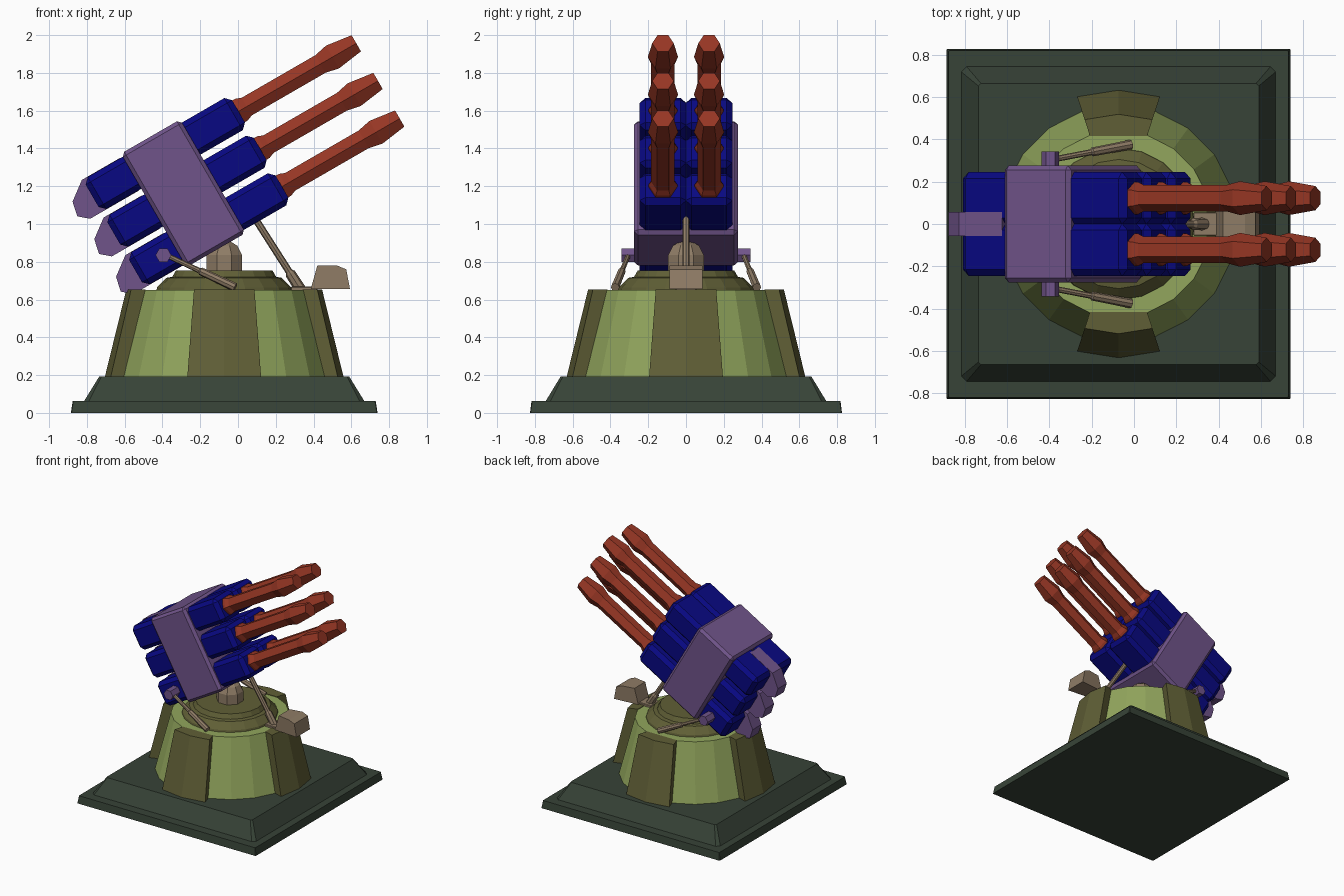
import bpy, bmesh, math
from mathutils import Matrix, Vector

if "Cube" in bpy.data.objects:
    bpy.data.objects.remove(bpy.data.objects["Cube"])


def mat(name, r, g, b):
    lin = [(c / 255 / 12.92) if c < 11 else ((c / 255 + 0.055) / 1.055) ** 2.4 for c in (r, g, b)]
    m = bpy.data.materials.new(name)
    m.diffuse_color = (*lin, 1)
    m.use_nodes = True
    m.node_tree.nodes["Principled BSDF"].inputs["Base Color"].default_value = m.diffuse_color
    return m


SLATE = mat("dark_slate_green", 55, 67, 55)
GREEN = mat("light_green", 146, 166, 93)
OLIVE = mat("olive", 96, 95, 54)
PURPLE = mat("purple", 112, 84, 138)
BLUE = mat("navy_blue", 8, 8, 130)
RED = mat("rust_red", 150, 54, 36)
TAN = mat("tan", 143, 124, 102)

CX = -0.073                                   # axis of the pedestal
# gun frame: local x along the barrels, local z across the rows
GUN = Matrix.Translation((-0.285, 0, 1.165)) @ Matrix.Rotation(math.radians(-30), 4, 'Y')
I = Matrix.Identity(4)


def finish(name, bm, material, M=I):
    bmesh.ops.recalc_face_normals(bm, faces=bm.faces)
    me = bpy.data.meshes.new(name)
    bm.transform(M)
    bm.to_mesh(me)
    bm.free()
    me.materials.append(material)
    ob = bpy.data.objects.new(name, me)
    bpy.context.collection.objects.link(ob)
    return ob


def loft(name, rings, material, M=I):
    """Skin a list of equal-length point loops and cap both ends."""
    bm = bmesh.new()
    vs = [[bm.verts.new(p) for p in r] for r in rings]
    n = len(vs[0])
    for a, b in zip(vs, vs[1:]):
        for i in range(n):
            bm.faces.new((a[i], a[(i + 1) % n], b[(i + 1) % n], b[i]))
    bm.faces.new(vs[0])
    bm.faces.new(vs[-1])
    return finish(name, bm, material, M)


def turned(name, profile, n, material, M=I, phase=0.0):
    """Turned part from (height, radius) pairs around local z."""
    rings = [[(r * math.cos(phase + 2 * math.pi * i / n), r * math.sin(phase + 2 * math.pi * i / n), z)
              for i in range(n)] for z, r in profile]
    return loft(name, rings, material, M)


def box(name, lo, hi, bevel, material, M=I):
    bm = bmesh.new()
    bmesh.ops.create_cube(bm, size=1)
    lo, hi = Vector(lo), Vector(hi)
    for v in bm.verts:
        v.co = Vector([(lo[k] + hi[k]) / 2 + v.co[k] * (hi[k] - lo[k]) for k in range(3)])
    bmesh.ops.bevel(bm, geom=bm.edges[:], offset=bevel, segments=1, affect='EDGES')
    return finish(name, bm, material, M)


def rod(name, a, b, profile, n, material):
    """Turned part from a to b, profile heights given as fractions."""
    a, b = Vector(a), Vector(b)
    d = b - a
    M = Matrix.Translation(a) @ d.to_track_quat('Z', 'Y').to_matrix().to_4x4()
    return turned(name, [(t * d.length, r) for t, r in profile], n, material, M)


def rect(hx, hy, z, c):
    """Rectangle with cut corners around the pedestal axis."""
    pts = []
    for sx, sy in ((1, 1), (-1, 1), (-1, -1), (1, -1)):
        p = [(sx * hx, sy * (hy - c)), (sx * (hx - c), sy * hy)]
        pts += p if sx * sy > 0 else p[::-1]
    return [(CX + x, y, z) for x, y in pts]


# --- square base
loft("base_plate", [rect(0.812, 0.826, 0, 0.004), rect(0.802, 0.818, 0.062, 0.004)], SLATE)
loft("base_step", [rect(0.742, 0.743, 0.05, 0.025), rect(0.742, 0.743, 0.062, 0.025),
                   rect(0.662, 0.664, 0.192, 0.012)], SLATE)

# --- pedestal and four buttresses
AX = Matrix.Translation((CX, 0, 0))
turned("pedestal", [(0.18, 0.562), (0.65, 0.44)], 20, GREEN, AX)
for k in range(4):
    bm = bmesh.new()
    for deg in (-18, 0, 18):
        a = math.radians(deg + 90 * k)
        for r, z in ((0.632, 0.19), (0.518, 0.654), (0.40, 0.19), (0.437, 0.654)):
            if deg or r > 0.5:
                bm.verts.new((r * math.cos(a), r * math.sin(a), z))
    bmesh.ops.convex_hull(bm, input=bm.verts[:])
    bmesh.ops.dissolve_limit(bm, angle_limit=0.02, verts=bm.verts[:], edges=bm.edges[:])
    finish(f"buttress_{k + 1}", bm, OLIVE, AX)
turned("turntable", [(0.645, 0.36), (0.665, 0.355), (0.715, 0.305), (0.72, 0.275), (0.755, 0.255)],
       20, OLIVE, AX)
turned("pivot_post", [(0.74, 0.102), (0.835, 0.102), (0.885, 0.075), (0.905, 0.04), (0.95, 0.035)],
       8, TAN, AX, math.pi / 8)

# --- front foot block and prop
foot = [(0.385, 0.655), (0.42, 0.78), (0.525, 0.78), (0.573, 0.76), (0.593, 0.655)]
loft("foot_block", [[(x, s * (0.088 if x > 0.5 else 0.07), z) for x, z in foot] for s in (-1, 1)], TAN)
box("foot_tongue", (0.28, -0.055, 0.645), (0.42, 0.055, 0.668), 0.004, TAN)
rod("front_prop", (0.33, 0, 0.655), (0.09, 0, 1.03),
    [(0, 0.03), (0.22, 0.028), (0.25, 0.019), (1, 0.019)], 8, TAN)

# --- gun housing with cross pin
box("gun_housing", (-0.186, -0.275, -0.347), (0.176, 0.275, 0.347), 0.02, PURPLE, GUN)
rod("cross_pin", (-0.395, -0.342, 0.835), (-0.395, 0.342, 0.835), [(0, 0.042), (1, 0.042)], 6, PURPLE)
for side, s in (("front", -1), ("back", 1)):
    rod(f"{side}_side_strut", (-0.38, s * 0.305, 0.835), (-0.015, s * 0.375, 0.665),
        [(0, 0.014), (0.48, 0.014), (0.5, 0.021), (1, 0.023)], 8, TAN)

# --- three rows of paired guns with a rear fin each
ALONG = Matrix.Rotation(math.radians(90), 4, 'Y')
for row in range(3):
    v = 0.23 * (1 - row)
    fin = [(-0.2, 0.1), (-0.435, 0.1), (-0.535, 0.025), (-0.552, -0.055), (-0.5, -0.1), (-0.2, -0.1)]
    loft(f"rear_fin_{row + 1}", [[(u, y, v + w) for u, w in fin] for y in (-0.057, 0.057)], PURPLE, GUN)
    for side, s in (("front", -1), ("back", 1)):
        c = s * 0.122
        box(f"{side}_gun_body_{row + 1}", (-0.43, c - 0.1235, v - 0.098), (0.465, c + 0.1235, v + 0.098),
            0.03, BLUE, GUN)
        # six-sided barrel: collar, tube, flared muzzle
        turned(f"{side}_barrel_{row + 1}",
               [(0.44, 0.078), (0.485, 0.076), (0.515, 0.062), (0.965, 0.062),
                (1.04, 0.08), (1.185, 0.057)], 6, RED,
               GUN @ Matrix.Translation((0, s * 0.122, v)) @ ALONG, math.pi / 6)
